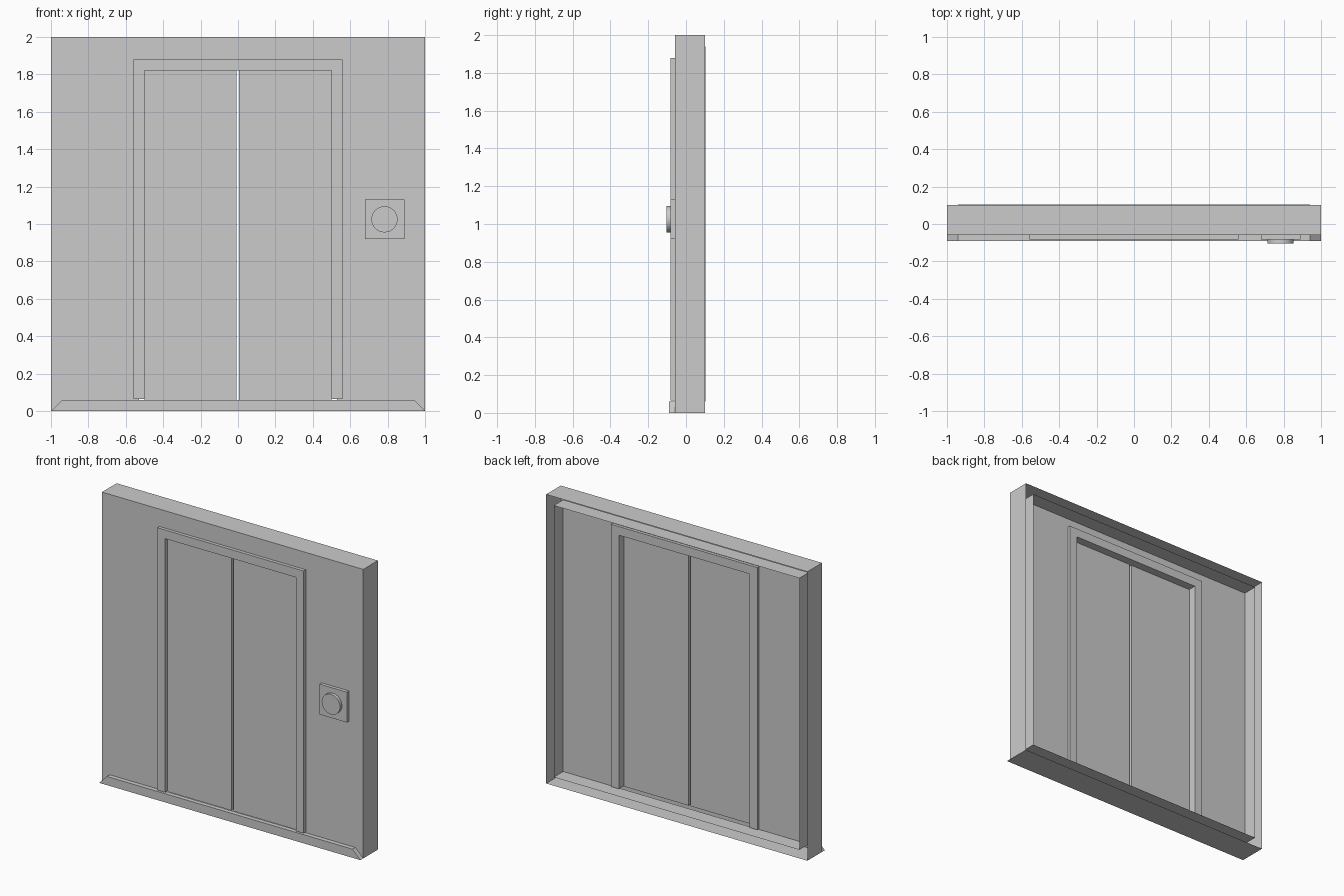
import bpy, bmesh, math

if "Cube" in bpy.data.objects:
    bpy.data.objects.remove(bpy.data.objects["Cube"])


def make(name, verts, faces, recalc=True):
    me = bpy.data.meshes.new(name)
    me.from_pydata(verts, [], faces)
    if recalc:
        bm = bmesh.new()
        bm.from_mesh(me)
        bmesh.ops.recalc_face_normals(bm, faces=bm.faces)
        bm.to_mesh(me)
        bm.free()
    ob = bpy.data.objects.new(name, me)
    bpy.context.collection.objects.link(ob)
    return ob


def prism(name, outline, y0, y1, top=None):
    """Extrude an x/z outline from y0 to y1."""
    n = len(outline)
    verts = [(x, y, z) for y in (y0, y1) for x, z in outline]
    faces = [tuple(range(n)), tuple(range(2 * n - 1, n - 1, -1))]
    faces += [(i, (i + 1) % n, n + (i + 1) % n, n + i) for i in range(n)]
    return make(name, verts, faces)


def rect(x0, x1, z0, z1):
    return [(x0, z0), (x1, z0), (x1, z1), (x0, z1)]


def wall_skin(name, hx, z0, z1, y_front, y_back, flip):
    """Open-backed tray whose front sheet has a doorway cut in it."""
    dx, dz = 0.53, 1.85
    prof = [(-hx, z0), (-hx, z1), (hx, z1), (hx, z0),
            (dx, z0), (dx, dz), (-dx, dz), (-dx, z0)]
    verts = [(x, y_front, z) for x, z in prof]
    verts += [(x, y_back, z) for x, z in prof[:4]]
    faces = [(0, 7, 6, 1), (1, 6, 5, 2), (2, 5, 4, 3),
             (0, 1, 9, 8), (1, 2, 10, 9), (2, 3, 11, 10),
             (3, 4, 7, 0, 8, 11)]
    if flip:
        faces = [f[::-1] for f in faces]
    return make(name, verts, faces, recalc=False)


# Hollow wall: outer and inner skins, with the gap left open at the back
wall_skin("wall_outer", 1.0, 0.0, 2.0, -0.059, 0.101, False)
wall_skin("wall_inner", 0.94, 0.06, 1.94, 0.0, 0.103, True)

# Skirting with mitred ends
prism("skirting", [(-1, 0), (1, 0), (0.94, 0.06), (-0.94, 0.06)], -0.09, -0.059)

# Door surround, passing through the wall
prism("door_frame", [(-0.56, 0.065), (-0.5, 0.065), (-0.5, 1.82), (0.5, 1.82),
                     (0.5, 0.065), (0.56, 0.065), (0.56, 1.88), (-0.56, 1.88)],
      -0.082, 0.02)

# Two sliding doors with a thin see-through gap
for name, x0, x1 in (("door_left", -0.5, -0.009), ("door_right", 0.006, 0.5)):
    prism(name, rect(x0, x1, 0.06, 1.82), -0.056, -0.037)

# Call button and its plate
prism("button_plate", rect(0.68, 0.89, 0.92, 1.13), -0.082, -0.059)
bpy.ops.mesh.primitive_cylinder_add(vertices=32, radius=0.07, depth=0.021,
                                    location=(0.783, -0.0925, 1.025),
                                    rotation=(math.pi / 2, 0, 0))
bpy.context.object.name = "call_button"
bpy.ops.object.shade_smooth_by_angle(angle=math.radians(30))
